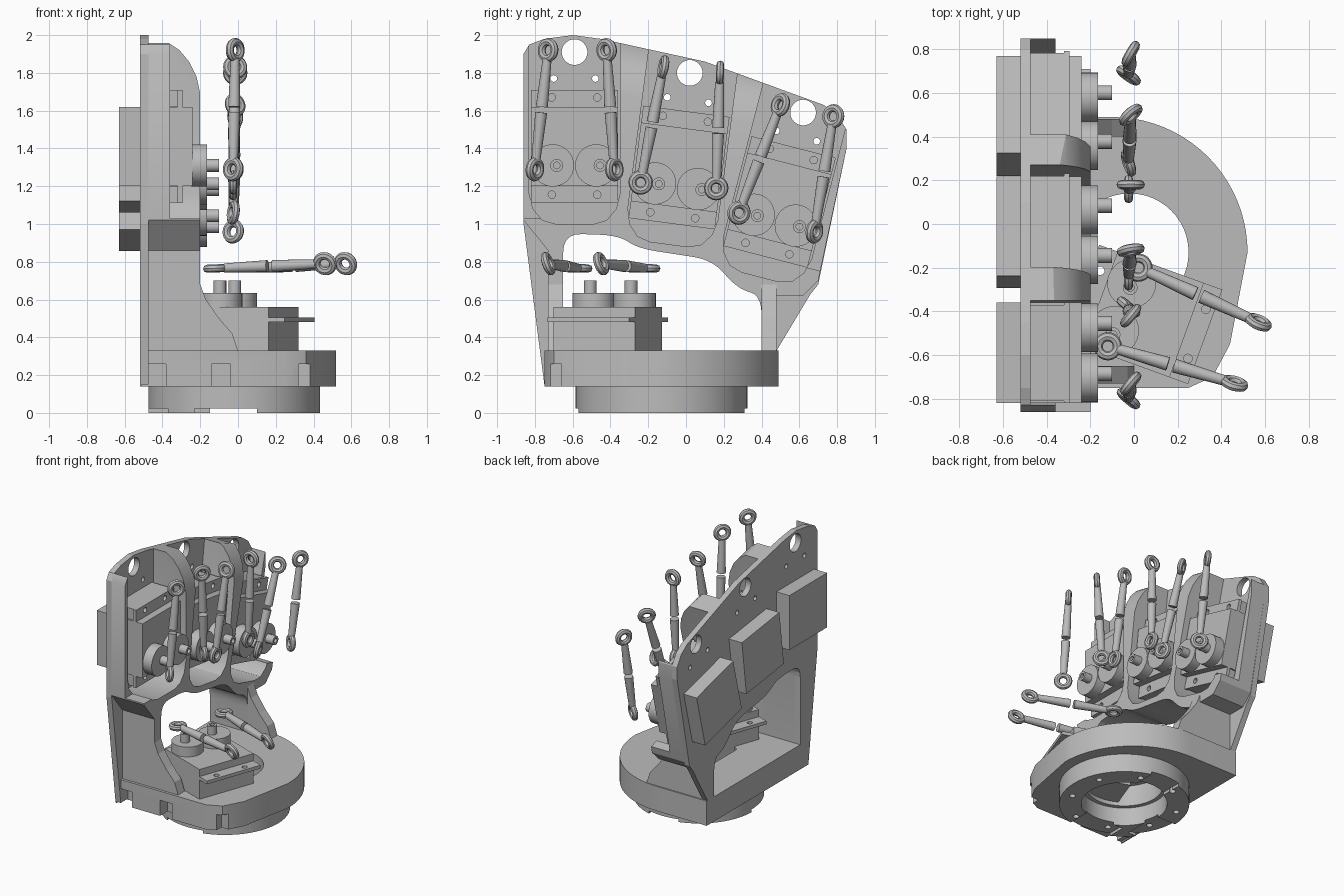
import bpy, bmesh
from math import cos, sin, radians, pi
from mathutils import Vector, Matrix

cube = bpy.data.objects.get("Cube")
if cube:
    bpy.data.objects.remove(cube, do_unlink=True)

grey = bpy.data.materials.new("Mid Grey")
grey.use_nodes = True
tone = (0.5, 0.5, 0.5, 1)
grey.diffuse_color = tone
grey.node_tree.nodes["Principled BSDF"].inputs["Base Color"].default_value = tone


def finish(bm, name):
    bmesh.ops.recalc_face_normals(bm, faces=bm.faces)
    mesh = bpy.data.meshes.new(name)
    bm.to_mesh(mesh)
    bm.free()
    ob = bpy.data.objects.new(name, mesh)
    bpy.context.collection.objects.link(ob)
    mesh.materials.append(grey)
    return ob


def select(ob):
    bpy.ops.object.select_all(action='DESELECT')
    ob.select_set(True)
    bpy.context.view_layer.objects.active = ob


def smooth(ob):
    select(ob)
    bpy.ops.object.shade_smooth_by_angle(angle=radians(32))


def rounded(pts, r, steps=5):
    """Round every corner of a closed outline by up to r."""
    out = []
    pts = [Vector(p) for p in pts]
    for i, b in enumerate(pts):
        a, c = pts[i - 1], pts[(i + 1) % len(pts)]
        p = b + (a - b).normalized() * min(r, (a - b).length * .45)
        q = b + (c - b).normalized() * min(r, (c - b).length * .45)
        for k in range(steps + 1):
            t = k / steps
            out.append(p * (1 - t) ** 2 + b * 2 * t * (1 - t) + q * t * t)
    return out


def circle(cx, cy, r, n=32):
    return [(cx + r * cos(2 * pi * k / n), cy + r * sin(2 * pi * k / n)) for k in range(n)]


def prism(name, pts, axis, lo, hi, shear=0):
    """Extrude a flat outline along x, y or z from lo to hi."""
    place = {'x': lambda p, h: (h, p[0], p[1]),
             'y': lambda p, h: (p[0], h, p[1] + shear * h),
             'z': lambda p, h: (p[0], p[1], h)}[axis]
    bm = bmesh.new()
    low = [bm.verts.new(place(p, lo)) for p in pts]
    high = [bm.verts.new(place(p, hi)) for p in pts]
    bm.faces.new(low)
    bm.faces.new(high)
    for i in range(len(pts)):
        bm.faces.new((low[i - 1], low[i], high[i], high[i - 1]))
    return finish(bm, name)


def rect(x0, x1, y0, y1):
    return [(x0, y0), (x1, y0), (x1, y1), (x0, y1)]


def cut(ob, *cutters):
    for c in cutters:
        c.hide_render = True
        select(ob)
        m = ob.modifiers.new("cut", 'BOOLEAN')
        m.operation, m.object, m.solver = 'DIFFERENCE', c, 'EXACT'
        bpy.ops.object.modifier_apply(modifier=m.name)
        bpy.data.objects.remove(c, do_unlink=True)


def join(parts, name):
    select(parts[0])
    for p in parts:
        p.select_set(True)
    bpy.ops.object.join()
    parts[0].name = name
    return parts[0]


# Actuator stations on the plate: horn midpoint (y, z) and tilt
stations = [(-.59, 1.31, 0), (-.05, 1.2, radians(7.5)), (.47, 1.02, radians(14.5))]


def tilted(pts, st):
    y, z, t = st
    return [(y + a * cos(t) + u * sin(t), z - a * sin(t) + u * cos(t)) for a, u in pts]


# Back plate and deep ribbed frame
top = [(.85, 1.4), (.85, 1.5), (.8, 1.58), (.73, 1.63), (.1, 1.86), (-.45, 1.98),
       (-.6, 2), (-.75, 1.98), (-.83, 1.95), (-.86, 1.9)]
plate_line = [(-.86, 1), (-.75, .15), (.48, .15), (.48, .33), (.66, .63), (.7, .68)] + top
frame_line = [(-.86, 1.02), (-.73, .86), (-.73, .3), (.48, .3), (.48, .62), (.62, .62), (.7, .7)] + top
arch_line = rounded([(-.65, .33), (-.65, .95), (-.36, .94), (-.25, .87), (.14, .81),
                     (.27, .66), (.4, .62), (.4, .33)], .1)
arch_line = [(-.65, .33)] + arch_line[6:-6] + [(.4, .33)]
pocket = [(-.24, 1.1), (-.24, -.15), (-.22, -.23), (-.17, -.29), (-.1, -.31),
          (.1, -.31), (.17, -.29), (.22, -.23), (.24, -.15), (.24, 1.1)]

plate = prism("back_plate", plate_line, 'x', -.52, -.475)
frame = prism("ribbed_frame", frame_line, 'x', -.48, -.2)
for ob in (plate, frame):
    cut(ob, prism("arch_cutter", arch_line, 'x', -.7, .1))
for st in stations:
    cut(frame, prism("pocket_cutter", tilted(pocket, st), 'x', -.6, .1))
    cut(plate, prism("body_cutter", tilted(rect(-.225, .225, -.105, .305), st), 'x', -.6, -.4))
    for a in (-.11, .11):
        cut(plate, prism("screw_cutter", tilted(circle(a, .46, .018, 12), st), 'x', -.6, -.4))
for y, z in ((-.59, 1.91), (.02, 1.8), (.62, 1.59)):
    cut(plate, prism("round_cutter", circle(y, z, .068), 'x', -.6, -.4))

# Rounded rib tops and shallow outer walls
rib_top = [(-.2, 1.61), (-.22, 1.7), (-.26, 1.78), (-.31, 1.84), (-.37, 1.88), (-.48, 1.9), (-.48, 2.6), (0, 2.6), (0, 1.61)]
cut(frame, prism("rib_top_cutter", rib_top, 'y', -1, 1, -.23),
    prism("front_wall_cutter", rect(-.95, -.7, 1.03, 2.1), 'x', -.36, 0),
    prism("rear_wall_cutter", tilted(rect(.15, .5, -.2, 1), stations[2]), 'x', -.36, 0))
smooth(frame)

# Curved gussets that carry the legs down to the base
gusset = [(-.47, .3), (-.47, .6), (-.2, .68), (-.17, .6), (-.1, .5), (-.03, .42), (0, .33), (0, .3)]
for name, y0, y1 in (("front_gusset", -.73, -.65), ("rear_gusset", .4, .48)):
    prism(name, gusset, 'y', y0, y1)

# Base disc with flattened side and edge notches
arc = [(-.1 + .62 * sin(t), -.13 + .62 * cos(t)) for t in [pi / 2 * k / 20 for k in range(21)]]
disc = prism("base_disc", arc + [(.44, -.55), (.36, -.7), (.25, -.75), (-.52, -.75), (-.52, .49)],
             'z', .14, .33)
cut(disc, prism("bore_cutter", circle(-.02, -.13, .27, 48), 'z', 0, .5))
for x0, x1 in ((-.51, -.38), (-.14, -.04), (.32, .42)):
    cut(disc, prism("notch_cutter", rect(x0, x1, -.85, -.66), 'z', .1, .26))
smooth(disc)

# Lower mounting ring with bolt holes and shallow slots
ring = prism("mounting_ring", circle(-.02, -.13, .455, 64), 'z', 0, .145)
cut(ring, prism("bore_cutter", circle(-.02, -.13, .3, 48), 'z', -.1, .3))
for k in range(8):
    t = pi * (k + .5) / 4
    cut(ring, prism("bolt_cutter", circle(-.02 + .38 * cos(t), -.13 + .38 * sin(t), .022, 12), 'z', -.1, .06))
for x0, x1, y0, y1 in ((-.23, .1, -.7, -.4), (-.15, .1, .1, .4), (-.5, -.3, -.42, -.12)):
    cut(ring, prism("slot_cutter", rect(x0, x1, y0, y1), 'z', -.1, .022))
smooth(ring)


# Actuator: built flat (width x, length y, depth z) then placed
def actuator(name, matrix, mounts):
    parts = [prism("body", rect(-.23, .23, -.11, .31), 'z', 0, .39)]
    flange = prism("flange", rect(-.23, .23, -.2, .4), 'z', .31, .335)
    for a in (-.12, .12):
        for u in (-.155, .36):
            cut(flange, prism("hole_cutter", circle(a, u, .02, 12), 'z', .2, .4))
    parts.append(flange)
    for a in (-.115, .115):
        parts.append(prism("horn", circle(a, 0, .112), 'z', .38, .465))
        peg = prism("peg", circle(a + .02, 0, .034, 16), 'z', .46, .53)
        cut(peg, prism("peg_cutter", circle(a + .02, 0, .018, 12), 'z', .48, .6))
        parts.append(peg)
    if mounts:
        parts += [prism("mount", rect(-.22, .22, u, u + .085), 'z', .14, .31) for u in (-.197, .312)]
    ob = join(parts, name)
    ob.data.transform(matrix)
    smooth(ob)


def frame_matrix(x, y, z, origin):
    m = Matrix((x, y, z)).transposed().to_4x4()
    return Matrix.Translation(origin) @ m


for i, (y, z, t) in enumerate(stations):
    actuator(f"plate_actuator_{i + 1}", frame_matrix((0, cos(t), -sin(t)), (0, sin(t), cos(t)),
                                                     (1, 0, 0), (-.63, y, z)), True)
t = radians(-20)
actuator("base_actuator", frame_matrix((sin(t), -cos(t), 0), (cos(t), sin(t), 0), (0, 0, 1),
                                       (-.05, -.38, .17)), False)


# Link rods: two eye ends with shanks, split by a small gap
def link_rod(name, p, q, ref, angle_p, angle_q):
    p, q = Vector(p), Vector(q)
    parts = []
    for a, b, angle in ((p, q, angle_p), (q, p, angle_q)):
        d = (b - a).normalized()
        ref_v = Vector(ref)
        axis = Matrix.Rotation(radians(angle), 3, d) @ (ref_v - d * ref_v.dot(d)).normalized()
        bpy.ops.mesh.primitive_torus_add(major_radius=.044, minor_radius=.021, major_segments=20,
                                         minor_segments=8, location=a,
                                         rotation=axis.to_track_quat('Z', 'Y').to_euler())
        parts.append(bpy.context.object)
        parts[-1].data.materials.append(grey)
        start, end = a + d * .05, (a + b) / 2 - d * .015
        bm = bmesh.new()
        bmesh.ops.create_cone(bm, cap_ends=True, segments=16, radius1=.024, radius2=.032,
                              depth=(end - start).length,
                              matrix=Matrix.Translation((start + end) / 2) @ d.to_track_quat('Z', 'Y').to_matrix().to_4x4())
        parts.append(finish(bm, "shank"))
    smooth(join(parts, name))


rods = [(-.73, 1.92, -.8, 1.29, 40, 50), (-.42, 1.92, -.38, 1.29, 40, 50),
        (-.12, 1.83, -.24, 1.22, 80, 0), (.18, 1.8, .16, 1.19, 90, 0),
        (.5, 1.63, .28, 1.06, 50, 20), (.78, 1.57, .68, .96, 30, 55)]
for i, (y0, z0, y1, z1, a0, a1) in enumerate(rods):
    link_rod(f"upright_link_rod_{i + 1}", (-.015, y0, z0), (-.025, y1, z1), (1, 0, 0), a0, a1)
link_rod("base_link_rod_1", (.02, -.2, .765), (.57, -.45, .79), (0, 0, 1), 0, 70)
link_rod("base_link_rod_2", (-.12, -.56, .765), (.46, -.73, .79), (0, 0, 1), 0, 70)
